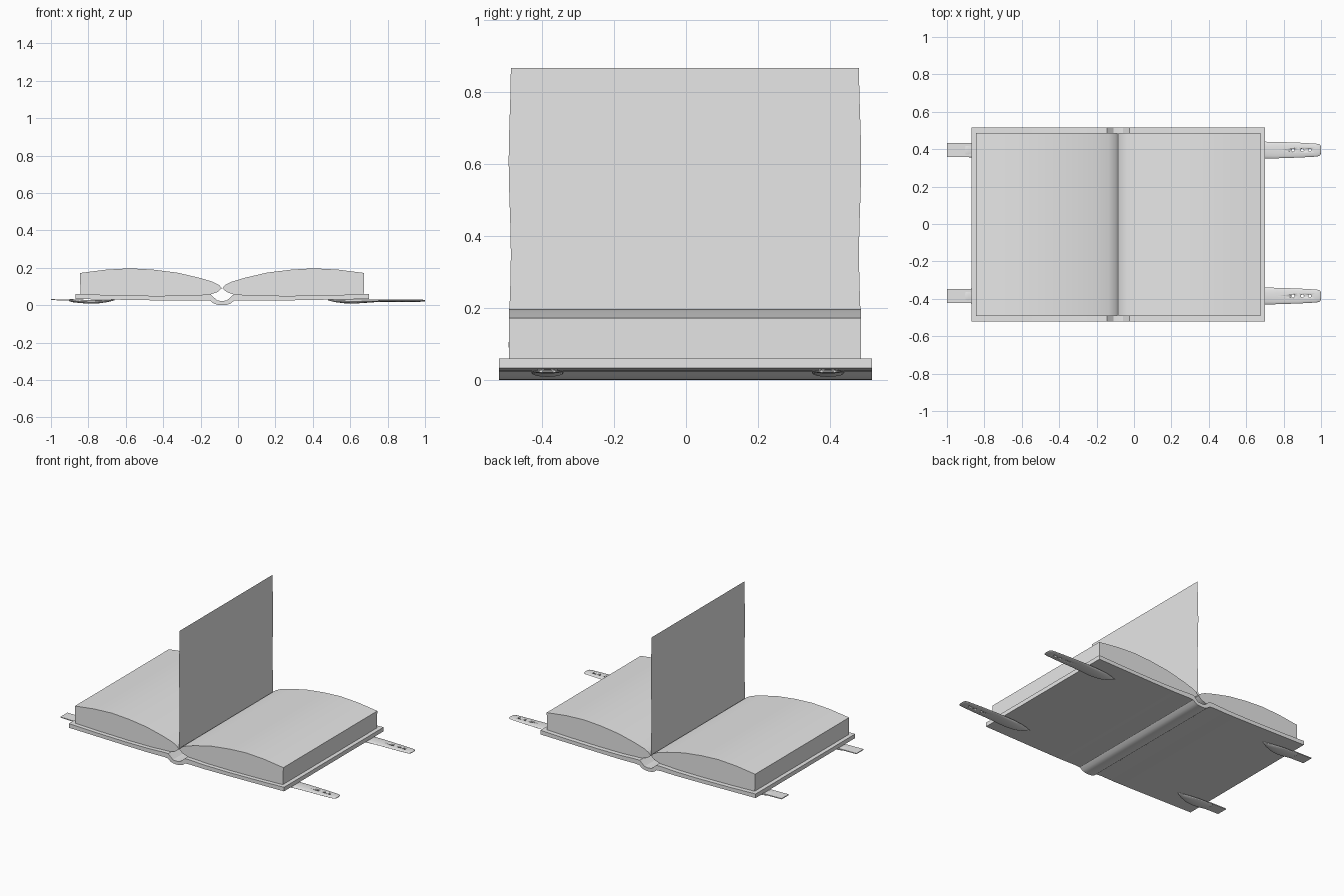
import bpy, bmesh, math

if "Cube" in bpy.data.objects:
    bpy.data.objects.remove(bpy.data.objects["Cube"])

grey = bpy.data.materials.new("plain grey")
grey.diffuse_color = (0.8, 0.8, 0.8, 1)
grey.use_nodes = True
grey.node_tree.nodes["Principled BSDF"].inputs["Base Color"].default_value = grey.diffuse_color
CX = -0.085          # spine centre line


def finish(name, bm, angle=30):
    bmesh.ops.recalc_face_normals(bm, faces=bm.faces[:])
    me = bpy.data.meshes.new(name)
    bm.to_mesh(me)
    bm.free()
    me.materials.append(grey)
    ob = bpy.data.objects.new(name, me)
    bpy.context.collection.objects.link(ob)
    bpy.ops.object.select_all(action='DESELECT')
    ob.select_set(True)
    bpy.context.view_layer.objects.active = ob
    bpy.ops.object.shade_smooth_by_angle(angle=math.radians(angle))
    return ob


def loft(name, rings, closed=True, caps=True):
    bm = bmesh.new()
    vs = [[bm.verts.new(p) for p in r] for r in rings]
    n = len(vs[0])
    for a, b in zip(vs, vs[1:]):
        for i in range(n if closed else n - 1):
            j = (i + 1) % n
            bm.faces.new((a[i], a[j], b[j], b[i]))
    if caps:
        bm.faces.new(vs[0])
        bm.faces.new(vs[-1])
    return finish(name, bm)


def extrude(name, profile, y0, y1):
    return loft(name, [[(x, y, z) for x, z in profile] for y in (y0, y1)])


# Cover: half section as (distance from spine, height), mirrored
top = [(0, .022), (.025, .025), (.045, .042), (.06, .056), (.1, .056),
       (.2, .051), (.37, .050), (.6, .054), (.785, .060)]
bottom = [(.785, .033), (.6, .030), (.37, .026), (.2, .024), (.1, .026),
          (.064, .024), (.045, .009), (.025, .002), (0, 0)]
half = top + bottom
section = [(CX + d, z) for d, z in half] + \
          [(CX - d, z) for d, z in half[-2:0:-1]]
extrude("cover", section, -.52, .517)

# Page blocks: arched tops, rounded into the gutter
pages = [(.002, .09), (.015, .107), (.05, .125), (.12, .146), (.24, .174),
         (.37, .190), (.49, .197), (.62, .190), (.76, .172), (.757, .054),
         (.6, .051), (.37, .047), (.2, .048), (.06, .058), (.025, .070)]
for side, s in (("left", -1), ("right", 1)):
    extrude(side + "_pages", [(CX + s * d, z) for d, z in pages], -.492, .487)

# Upright single page, a thin sheet with gently wavy edges
sheet = []
for i in range(13):
    z = .09 + .778 * i / 12
    w = .487 + .003 * math.cos(i * math.pi / 4)
    sheet.append([(CX, -w - .003, z), (CX, w - .003, z)])
loft("upright_page", sheet, closed=False, caps=False)


# Straps: oval sections as (x, half width, centre height, half thickness)
def strap(name, stations, yc, sides=16):
    rings = []
    for x, w, z, t in stations:
        rings.append([(x, yc + w * math.cos(a), z + t * math.sin(a))
                      for a in (2 * math.pi * k / sides for k in range(sides))])
    return loft(name, rings)


long_strap = [(.48, .004, .028, .002), (.52, .024, .023, .007),
              (.57, .038, .020, .010), (.63, .045, .020, .011),
              (.69, .045, .022, .009), (.76, .044, .024, .006),
              (.88, .040, .024, .006), (.97, .035, .024, .006),
              (.99, .032, .024, .005), (.997, .025, .024, .004),
              (1.0, .014, .024, .002)]
short_end = [(-.66, .004, .028, .002), (-.70, .022, .022, .006),
             (-.75, .036, .018, .009), (-.80, .042, .018, .010),
             (-.85, .040, .021, .009), (-.885, .038, .024, .008),
             (-.90, .034, .026, .006), (-.905, .022, .027, .003)]

for label, yc in (("rear", .395), ("front", -.385)):
    belt = strap(label + "_long_strap", long_strap, yc)
    strap(label + "_strap_end", short_end, yc)
    # Flat tab leaving the left edge
    extrude(label + "_tab", [(-1, .027), (-.87, .024), (-.87, .030), (-1, .032)],
            yc - .037, yc + .037)
    # Punched holes
    bm = bmesh.new()
    for x in (.85, .90, .94):
        g = bmesh.ops.create_cone(bm, cap_ends=True, segments=12, radius1=.008,
                                  radius2=.008, depth=.1)
        bmesh.ops.translate(bm, verts=g["verts"], vec=(x, yc, .024))
    cutter = finish(label + "_hole_cutter", bm)
    cutter.hide_render = True
    cutter.display_type = 'WIRE'
    mod = belt.modifiers.new("holes", 'BOOLEAN')
    mod.operation = 'DIFFERENCE'
    mod.solver = 'EXACT'
    mod.object = cutter
